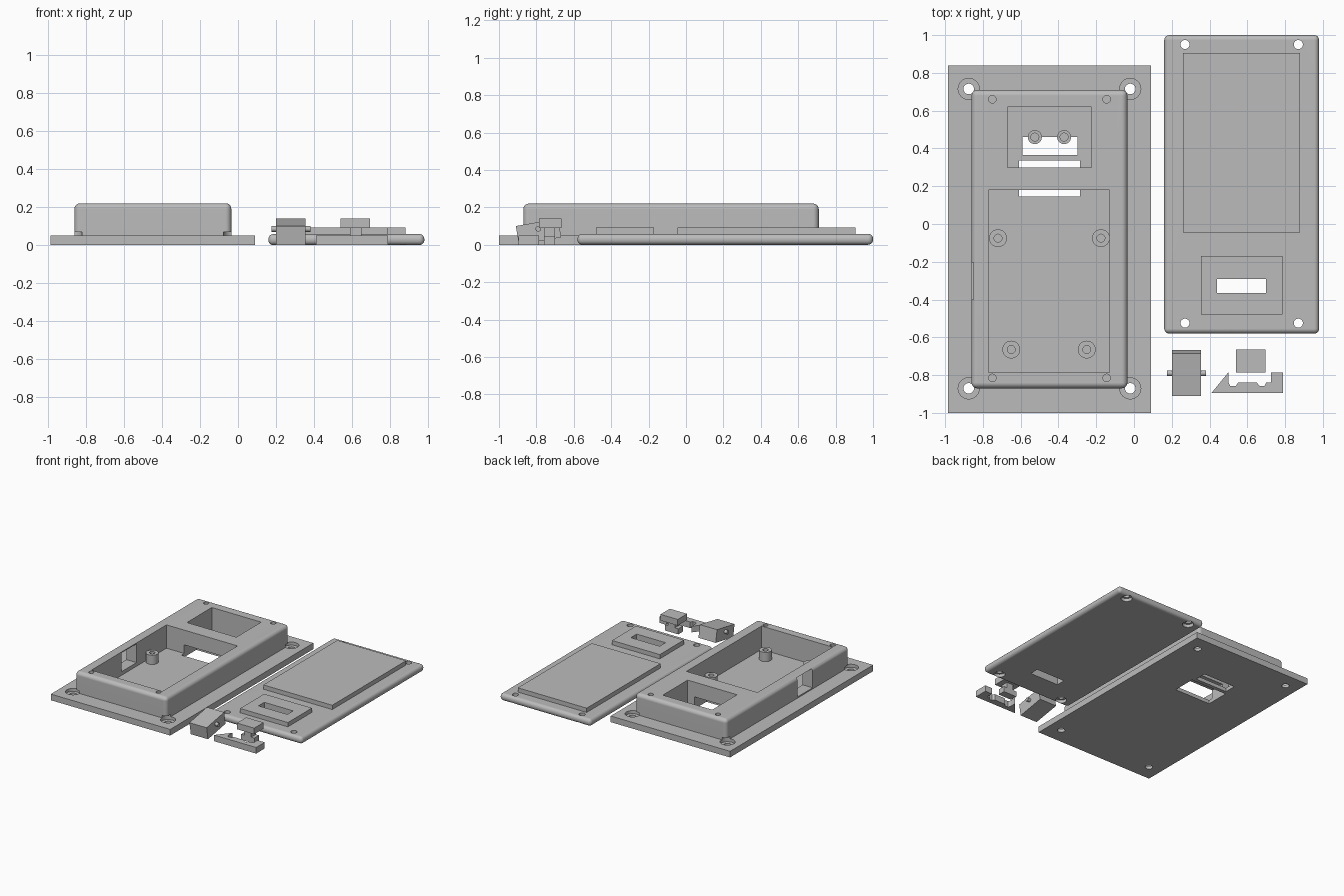
import bpy
import bmesh
import math

cube = bpy.data.objects.get("Cube")
if cube:
    bpy.data.objects.remove(cube, do_unlink=True)

grey = bpy.data.materials.new("plain_grey")
grey.use_nodes = True
grey.diffuse_color = (0.5, 0.5, 0.5, 1)
grey.node_tree.nodes["Principled BSDF"].inputs["Base Color"].default_value = (0.5, 0.5, 0.5, 1)


def make(name, bm):
    bmesh.ops.recalc_face_normals(bm, faces=bm.faces)
    mesh = bpy.data.meshes.new(name)
    bm.to_mesh(mesh)
    bm.free()
    mesh.materials.append(grey)
    obj = bpy.data.objects.new(name, mesh)
    bpy.context.collection.objects.link(obj)
    return obj


def box(name, x, y, z, round_by=0, round_bottom=False):
    """Box between coordinate ranges, optionally with rounded edges."""
    bm = bmesh.new()
    bmesh.ops.create_cube(bm, size=1)
    for v in bm.verts:
        v.co = [lo + (c + 0.5) * (hi - lo) for c, (lo, hi) in zip(v.co, (x, y, z))]
    if round_by:
        edges = [e for e in bm.edges
                 if round_bottom or max(v.co.z for v in e.verts) > z[0] + 0.001]
        bmesh.ops.bevel(bm, geom=edges, offset=round_by, segments=5,
                        profile=0.5, affect='EDGES')
    return make(name, bm)


def rod(name, x, y, z, radius, sides=32):
    bm = bmesh.new()
    bmesh.ops.create_cone(bm, cap_ends=True, segments=sides, radius1=radius,
                          radius2=radius, depth=z[1] - z[0])
    bmesh.ops.translate(bm, verts=bm.verts, vec=(x, y, (z[0] + z[1]) / 2))
    return make(name, bm)


def prism(name, outline, place, direction):
    """Extrude a 2D outline; place maps a 2D point into space."""
    bm = bmesh.new()
    face = bm.faces.new([bm.verts.new(place(a, b)) for a, b in outline])
    ext = bmesh.ops.extrude_face_region(bm, geom=[face])["geom"]
    bmesh.ops.translate(bm, vec=direction,
                        verts=[g for g in ext if isinstance(g, bmesh.types.BMVert)])
    return make(name, bm)


def combine(obj, others, operation='DIFFERENCE'):
    for other in others:
        mod = obj.modifiers.new("combine", 'BOOLEAN')
        mod.operation, mod.solver, mod.object = operation, 'EXACT', other
        bpy.context.view_layer.objects.active = obj
        bpy.ops.object.modifier_apply(modifier=mod.name)
        bpy.data.objects.remove(other, do_unlink=True)


def smooth(obj):
    bpy.ops.object.select_all(action='DESELECT')
    obj.select_set(True)
    bpy.context.view_layer.objects.active = obj
    bpy.ops.object.shade_smooth_by_angle(angle=math.radians(30))
    obj.modifiers.new("flat_faces", 'WEIGHTED_NORMAL').keep_sharp = True


def grid(xs, ys):
    return [(x, y) for x in xs for y in ys]


# Mounting plate with the rounded housing on it
housing = box("housing_on_plate", (-0.985, 0.09), (-1, 0.84), (0, 0.05))
combine(housing, [box("shell", (-0.86, -0.035), (-0.87, 0.71), (0.02, 0.22), 0.03)], 'UNION')

# Two compartments, the passage between them, floor slot and side port
floor = 0.03
cutters = [
    box("main_bay", (-0.77, -0.13), (-0.785, 0.18), (floor, 0.3)),
    box("small_bay", (-0.67, -0.225), (0.30, 0.62), (floor, 0.3)),
    box("passage", (-0.61, -0.285), (0.145, 0.335), (-0.1, 0.10)),
    box("floor_slot", (-0.59, -0.30), (0.365, 0.46), (-0.1, 0.06)),
    box("side_port", (-0.9, -0.75), (-0.40, -0.205), (0.06, 0.212)),
]
# Plate fixing holes with head clearance, and blind lid screw holes
for x, y in grid((-0.875, -0.02), (-0.87, 0.715)):
    cutters.append(rod("fixing_hole", x, y, (-0.1, 0.06), 0.028))
    cutters.append(rod("head_clearance", x, y, (0.025, 0.07), 0.056))
for x, y in grid((-0.75, -0.145), (-0.815, 0.66)):
    cutters.append(rod("screw_hole", x, y, (0.1, 0.3), 0.02))
combine(housing, cutters)
smooth(housing)

# Hollow standoffs in both compartments
standoffs = [(-0.72, -0.075, 0.047), (-0.175, -0.075, 0.047), (-0.65, -0.665, 0.047),
             (-0.25, -0.665, 0.047), (-0.525, 0.46, 0.037), (-0.37, 0.46, 0.037)]
for x, y, r in standoffs:
    post = rod("standoff", x, y, (floor, 0.105), r)
    combine(post, [rod("bore", x, y, (floor + 0.01, 0.2), 0.021)])
    smooth(post)

# Lid with two raised pads, a window slot and countersunk corner holes
lid = box("lid", (0.16, 0.98), (-0.58, 1), (0, 0.058), 0.026, True)
combine(lid, [box("large_pad", (0.26, 0.88), (-0.045, 0.905), (0.03, 0.093)),
              box("small_pad", (0.355, 0.785), (-0.48, -0.17), (0.03, 0.093))], 'UNION')
cutters = [box("window", (0.44, 0.70), (-0.365, -0.29), (-0.1, 0.2))]
for x, y in grid((0.27, 0.87), (-0.525, 0.95)):
    cutters.append(rod("corner_hole", x, y, (-0.1, 0.2), 0.024))
    cutters.append(rod("corner_recess", x, y, (-0.1, 0.025), 0.042))
combine(lid, cutters)
smooth(lid)

# Tilted lever block with a pivot pin through it
prism("lever_block", [(-0.91, 0.10), (-0.893, 0), (-0.667, 0.04), (-0.685, 0.14)],
      lambda a, b: (0.2, a, b), (0.155, 0, 0))
pin = rod("lever_pin", 0, 0, (-0.103, 0.103), 0.015, 24)
pin.rotation_euler.y = math.pi / 2
pin.location = (0.278, -0.79, 0.085)
smooth(pin)

# Push button: cap, stem and foot
box("button_cap", (0.54, 0.695), (-0.785, -0.665), (0.09, 0.14))
box("button_stem", (0.59, 0.65), (-0.76, -0.70), (0.02, 0.095))
box("button_foot", (0.56, 0.68), (-0.76, -0.70), (0, 0.045))

# Bracket with a notched centre
prism("bracket", [(0.41, -0.895), (0.79, -0.895), (0.79, -0.785), (0.725, -0.785),
                  (0.725, -0.84), (0.70, -0.84), (0.69, -0.858), (0.665, -0.858),
                  (0.65, -0.84), (0.55, -0.84), (0.54, -0.858), (0.51, -0.858),
                  (0.50, -0.84), (0.50, -0.785)],
      lambda a, b: (a, b, 0), (0, 0, 0.05))
